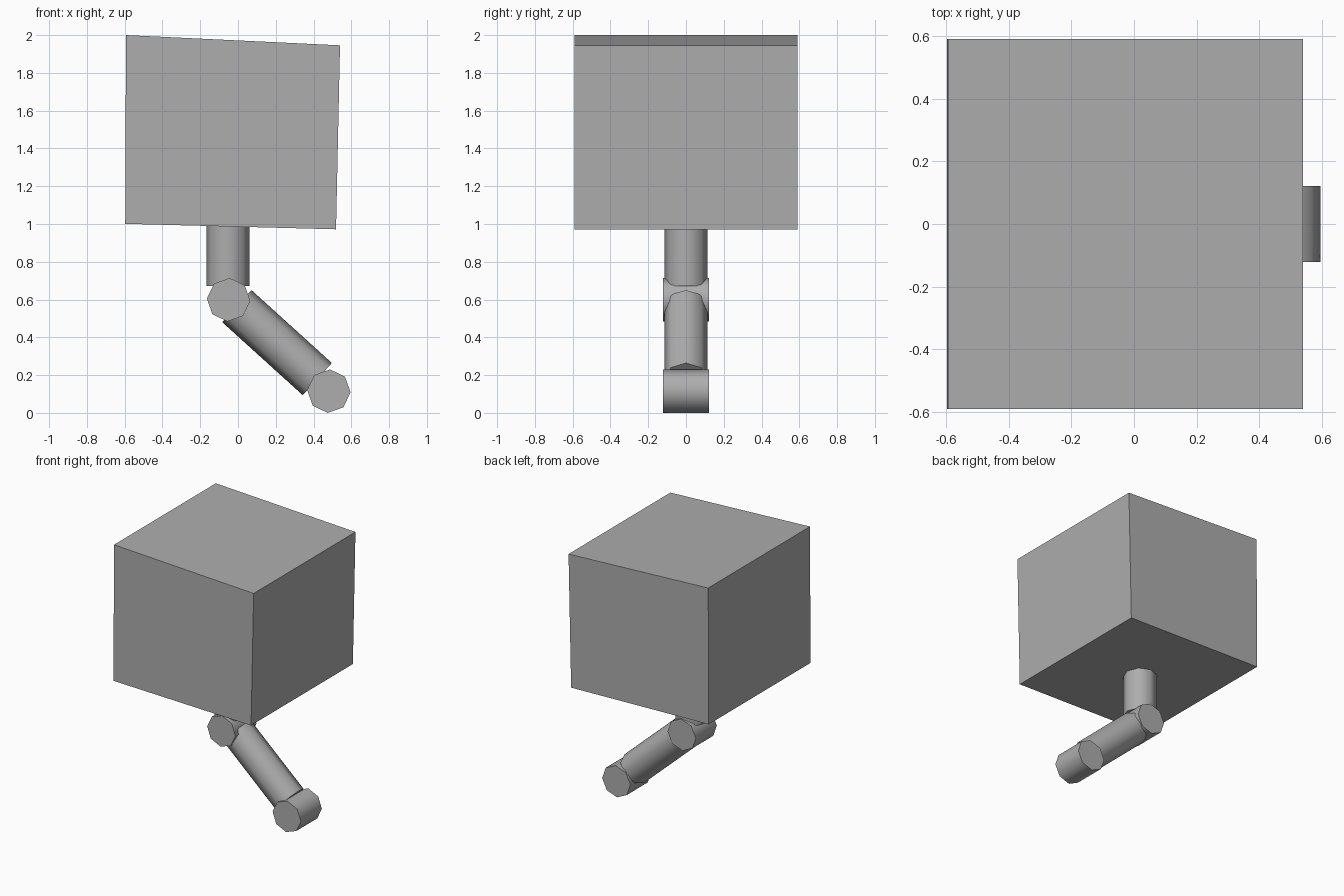
import bpy
import bmesh
import math
from mathutils import Vector

cube = bpy.data.objects.get("Cube")
if cube:
    bpy.data.objects.remove(cube, do_unlink=True)

GREY = (0.42, 0.42, 0.42, 1)
grey = bpy.data.materials.new("mid_grey")
grey.use_nodes = True
grey.diffuse_color = GREY
grey.node_tree.nodes["Principled BSDF"].inputs["Base Color"].default_value = GREY

RADIUS = 0.115


def cylinder(name, start, end, rotation):
    """Eight-sided smooth cylinder between two points."""
    a, b = Vector(start), Vector(end)
    bpy.ops.mesh.primitive_cylinder_add(vertices=8, radius=RADIUS, depth=(b - a).length,
                                        location=(a + b) / 2, rotation=rotation)
    obj = bpy.context.object
    obj.name = name
    obj.data.materials.append(grey)
    bpy.ops.object.shade_smooth_by_angle(angle=math.radians(50))


# Head: slightly skewed box, extruded from its front profile
profile = [(-0.597, 1.001), (0.519, 0.972), (0.54, 1.946), (-0.593, 2.0)]
bm = bmesh.new()
front = bm.faces.new([bm.verts.new((x, -0.59, z)) for x, z in profile])
ext = bmesh.ops.extrude_face_region(bm, geom=[front], use_keep_orig=True)
bmesh.ops.translate(bm, vec=(0, 1.18, 0),
                    verts=[v for v in ext["geom"] if isinstance(v, bmesh.types.BMVert)])
bmesh.ops.recalc_face_normals(bm, faces=bm.faces)
mesh = bpy.data.meshes.new("head_box")
bm.to_mesh(mesh)
bm.free()
mesh.materials.append(grey)
head = bpy.data.objects.new("head_box", mesh)
bpy.context.collection.objects.link(head)

# Neck post
cylinder("neck_post", (-0.053, 0, 0.672), (-0.053, 0, 1.015), (0, 0, 0))

# Joints lying front to back
for name, x, z in (("upper_joint", -0.05, 0.599), ("lower_joint", 0.481, 0.115)):
    cylinder(name, (x, -0.122, z), (x, 0.121, z), (math.pi / 2, math.radians(3), 0))

# Slanted arm between the joints
top, bottom = (-0.006, 0, 0.565), (0.42, 0, 0.179)
cylinder("slanted_arm", bottom, top,
         (0, math.atan2(top[0] - bottom[0], top[2] - bottom[2]), 0))
